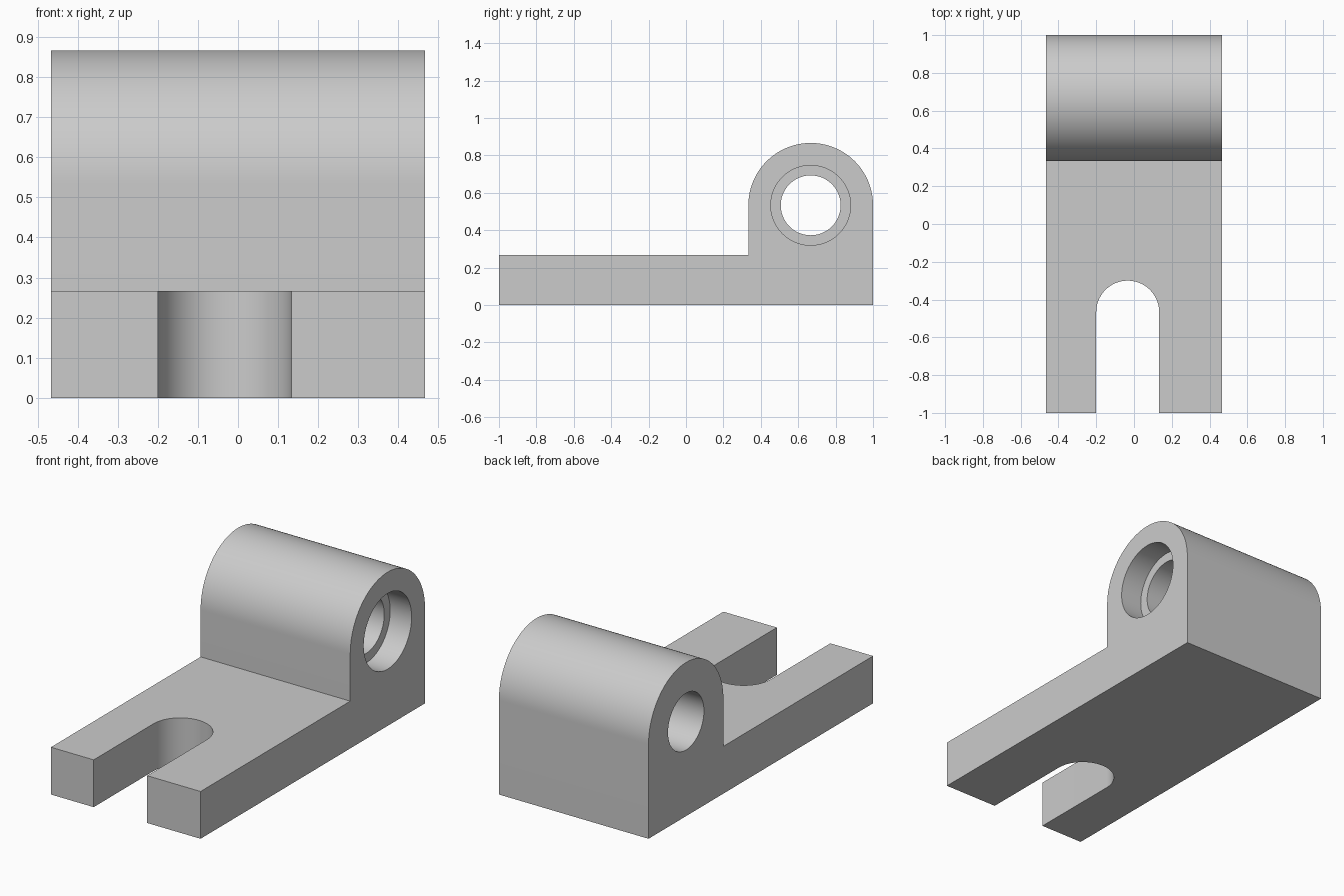
import bpy
import bmesh
from math import pi, sin, cos
from mathutils import Matrix, Vector

if "Cube" in bpy.data.objects:
    bpy.data.objects.remove(bpy.data.objects["Cube"], do_unlink=True)

UNIT = 1 / 15                      # all sizes are multiples of this
HALF_W = 7 * UNIT
HUB_Y, HUB_Z, HUB_R = 10 * UNIT, 8 * UNIT, 5 * UNIT
SLAB_TOP = 4 * UNIT
SLOT_X, SLOT_Y, SLOT_R = -0.5 * UNIT, -7 * UNIT, 2.5 * UNIT

steel = bpy.data.materials.new("light grey")
grey = (0.6, 0.6, 0.6, 1)
steel.diffuse_color = grey
steel.use_nodes = True
steel.node_tree.nodes["Principled BSDF"].inputs["Base Color"].default_value = grey


def arc(cx, cy, r, start, end, steps):
    angles = [start + (end - start) * i / steps for i in range(steps + 1)]
    return [(cx + r * cos(a), cy + r * sin(a)) for a in angles]


def prism(name, outline, place, direction):
    """Extrude a closed 2D outline, placed in space by a function."""
    bm = bmesh.new()
    face = bm.faces.new([bm.verts.new(place(u, v)) for u, v in outline])
    ext = bmesh.ops.extrude_face_region(bm, geom=[face])
    moved = [g for g in ext["geom"] if isinstance(g, bmesh.types.BMVert)]
    bmesh.ops.translate(bm, verts=moved, vec=Vector(direction))
    bmesh.ops.recalc_face_normals(bm, faces=bm.faces)
    mesh = bpy.data.meshes.new(name)
    bm.to_mesh(mesh)
    bm.free()
    mesh.materials.append(steel)
    obj = bpy.data.objects.new(name, mesh)
    bpy.context.collection.objects.link(obj)
    return obj


def bore(name, radius, x0, x1):
    circle = arc(HUB_Y, HUB_Z, radius, 0, 2 * pi, 96)[:-1]
    return prism(name, circle, lambda y, z: (x0, y, z), (x1 - x0, 0, 0))


# Bracket body: flat slab with a round-topped hub at the back
side = [(-1, 0), (1, 0)] + arc(HUB_Y, HUB_Z, HUB_R, 0, pi, 64)
side += [(HUB_Y - HUB_R, SLAB_TOP), (-1, SLAB_TOP)]
body = prism("hinge_bracket", side, lambda y, z: (-HALF_W, y, z), (2 * HALF_W, 0, 0))

# Open slot in the front, through hole and counterbore in the hub
slot = arc(SLOT_X, SLOT_Y, SLOT_R, 0, pi, 48)
slot += [(SLOT_X - SLOT_R, -1.2), (SLOT_X + SLOT_R, -1.2)]
cutters = [
    prism("slot_cutter", slot, lambda x, y: (x, y, -0.1), (0, 0, 0.5)),
    bore("hole_cutter", 2.4 * UNIT, -0.6, 0.6),
    bore("counterbore_cutter", 3.2 * UNIT, HALF_W - 2 * UNIT, 0.6),
]
for cutter in cutters:
    cutter.hide_render = True
    cutter.hide_set(True)
    cut = body.modifiers.new(cutter.name, "BOOLEAN")
    cut.operation = "DIFFERENCE"
    cut.solver = "EXACT"
    cut.object = cutter

# Apply the cuts, then remove the cutters
bpy.context.view_layer.objects.active = body
body.select_set(True)
for cutter in cutters:
    bpy.ops.object.modifier_apply(modifier=cutter.name)
    bpy.data.objects.remove(cutter, do_unlink=True)

# Smooth curved walls, sharp edges
bpy.ops.object.shade_smooth_by_angle(angle=pi / 6)
